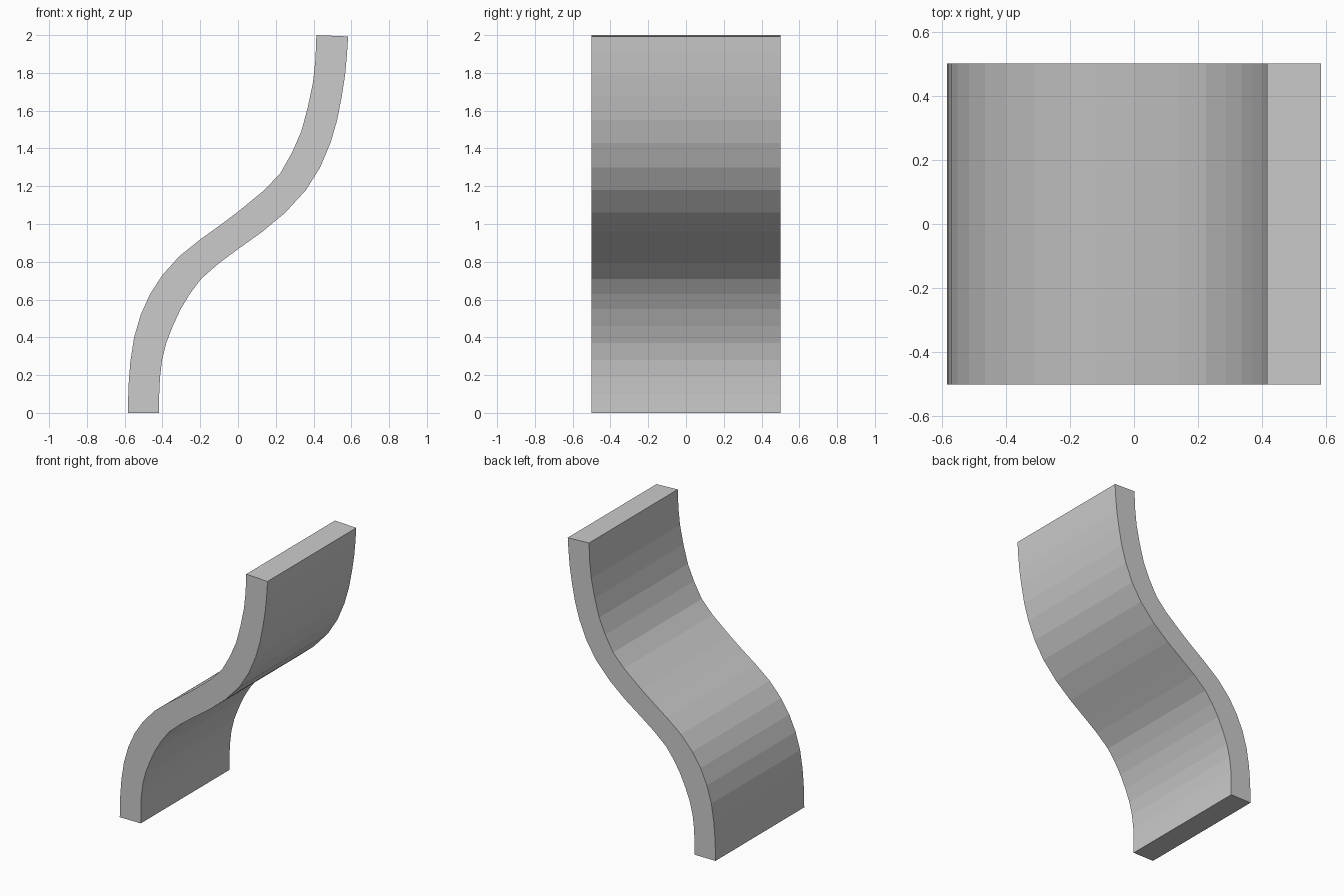
import bpy, bmesh

if "Cube" in bpy.data.objects:
    bpy.data.objects.remove(bpy.data.objects["Cube"])

# S-shaped side profile (x, z): upper-left edge from the floor to the top
upper_edge = [(-.583, 0), (-.58, .14), (-.57, .27), (-.55, .40), (-.515, .52),
              (-.465, .63), (-.40, .73), (-.31, .83), (-.20, .918), (-.10, .99),
              (0, 1.065), (.14, 1.18), (.225, 1.27), (.287, 1.38), (.335, 1.49),
              (.37, 1.62), (.397, 1.75), (.41, 1.87), (.415, 2.0)]
# lower-right edge from the floor to the top
lower_edge = [(-.417, 0), (-.417, .10), (-.413, .19), (-.402, .28), (-.38, .37),
              (-.345, .46), (-.303, .55), (-.255, .63), (-.195, .71), (-.10, .793),
              (0, .867), (.13, .96), (.25, 1.06), (.36, 1.18), (.435, 1.30),
              (.49, 1.43), (.525, 1.55), (.55, 1.68), (.567, 1.79), (.577, 1.90),
              (.583, 1.993)]


def extrude_profile(name, points, width):
    """Extrude an x-z outline along y, centred on y = 0."""
    bm = bmesh.new()
    face = bm.faces.new([bm.verts.new((x, -width / 2, z)) for x, z in points])
    result = bmesh.ops.extrude_face_region(bm, geom=[face], use_keep_orig=True)
    moved = [v for v in result["geom"] if isinstance(v, bmesh.types.BMVert)]
    bmesh.ops.translate(bm, verts=moved, vec=(0, width, 0))
    bmesh.ops.recalc_face_normals(bm, faces=bm.faces)
    mesh = bpy.data.meshes.new(name)
    bm.to_mesh(mesh)
    bm.free()
    obj = bpy.data.objects.new(name, mesh)
    bpy.context.collection.objects.link(obj)
    return obj


# Curved slab
extrude_profile("curved_panel", lower_edge + upper_edge[::-1], 1.0)
